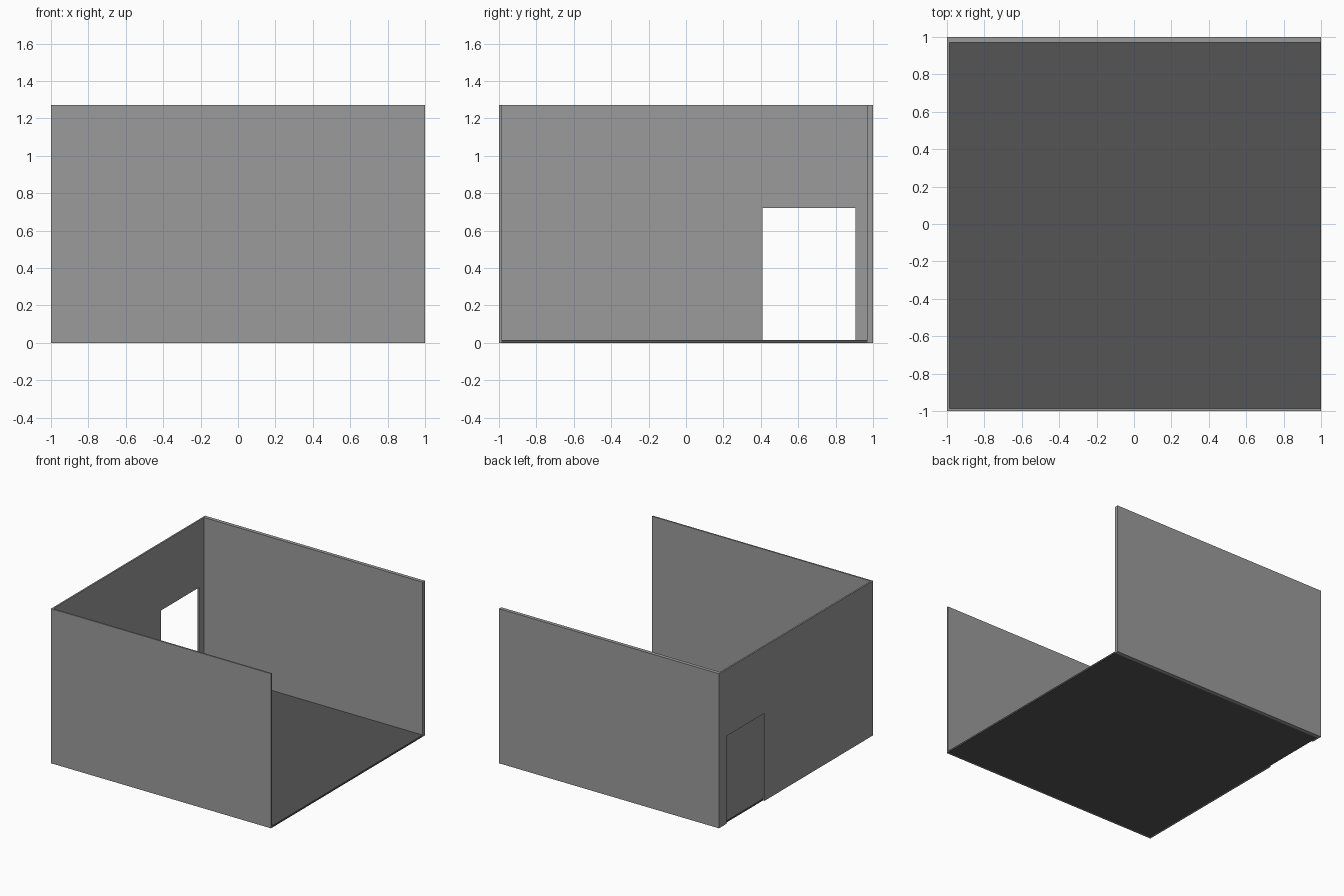
import bpy, bmesh

if "Cube" in bpy.data.objects:
    bpy.data.objects.remove(bpy.data.objects["Cube"])

H = 1.27           # wall height
T = 0.013          # thin wall thickness
BACK = 0.97        # inner face of the thicker back wall


def material(name, value):
    m = bpy.data.materials.new(name)
    m.diffuse_color = (value, value, value, 1)
    m.use_nodes = True
    m.node_tree.nodes["Principled BSDF"].inputs["Base Color"].default_value = m.diffuse_color
    return m


wall_grey = material("wall grey", 0.33)
floor_grey = material("dark floor grey", 0.09)


def prism(name, profile, x0, x1, mat):
    """Extrude a (y, z) outline along x from x0 to x1."""
    bm = bmesh.new()
    face = bm.faces.new([bm.verts.new((x0, y, z)) for y, z in profile])
    ext = bmesh.ops.extrude_face_region(bm, geom=[face])
    moved = [v for v in ext["geom"] if isinstance(v, bmesh.types.BMVert)]
    bmesh.ops.translate(bm, verts=moved, vec=(x1 - x0, 0, 0))
    bmesh.ops.recalc_face_normals(bm, faces=bm.faces[:])
    mesh = bpy.data.meshes.new(name)
    bm.to_mesh(mesh)
    bm.free()
    mesh.materials.append(mat)
    obj = bpy.data.objects.new(name, mesh)
    bpy.context.collection.objects.link(obj)
    return obj


def rect(y0, y1, z0, z1):
    return [(y0, z0), (y1, z0), (y1, z1), (y0, z1)]


# Front and back walls run the full width
prism("front_wall", rect(-1, -1 + T, 0, H), -1, 1, wall_grey)
prism("back_wall", rect(BACK, 1, 0, H), -1, 1, wall_grey)

# Left wall with a doorway open to the ground
d0, d1, dh = 0.41, 0.905, 0.72
prism("left_wall_with_doorway",
      [(-1 + T, 0), (d0, 0), (d0, dh), (d1, dh), (d1, 0),
       (BACK, 0), (BACK, H), (-1 + T, H)], -1, -1 + T, wall_grey)

# Floor slab between the walls, open on the right side
prism("floor", rect(-1 + T, BACK, 0, 0.014), -1 + T, 1, floor_grey)
